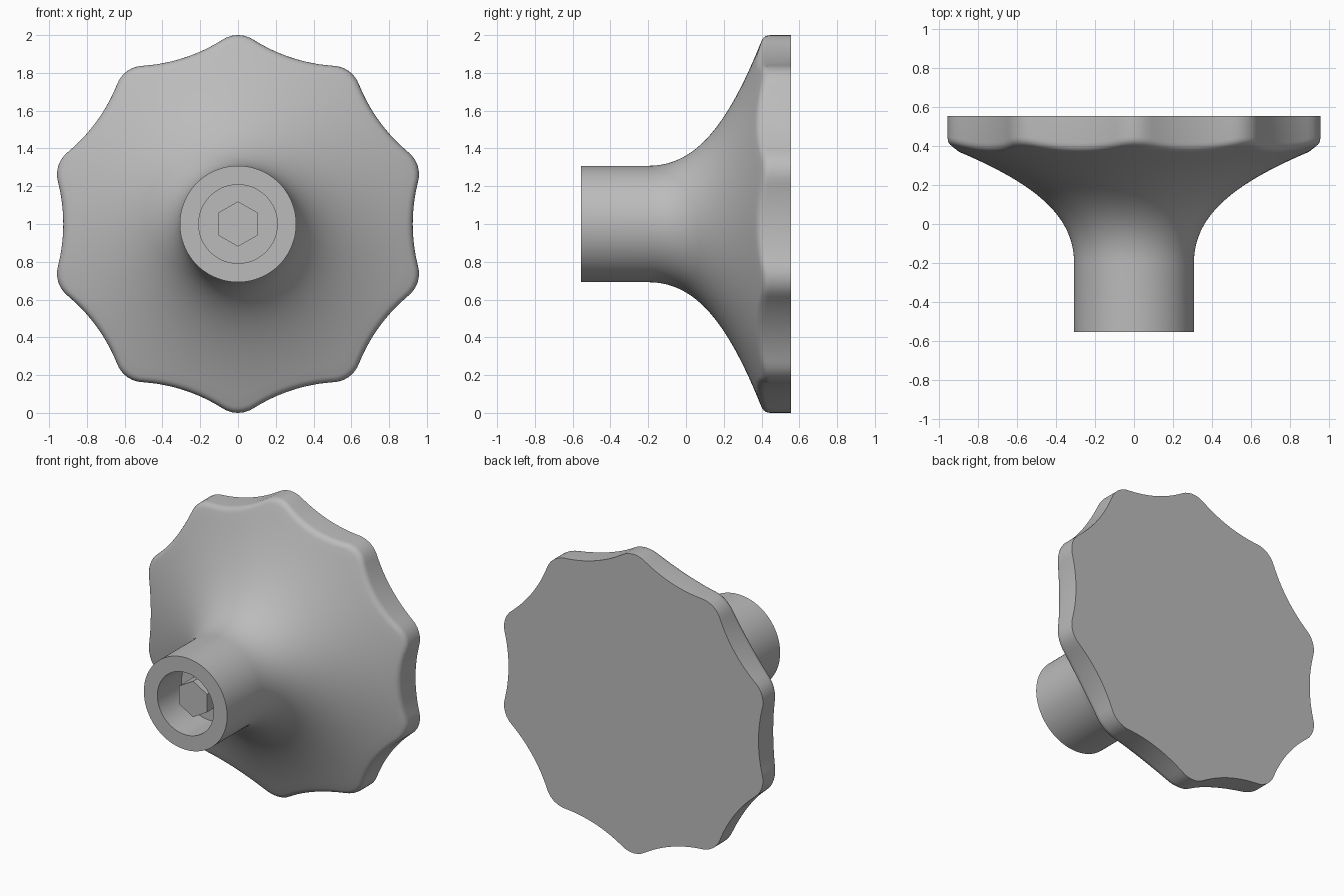
import bpy, bmesh, math
from mathutils import Vector

cube = bpy.data.objects.get("Cube")
if cube:
    bpy.data.objects.remove(cube, do_unlink=True)

grey = bpy.data.materials.new("plain_grey")
grey.use_nodes = True
GREY = (0.5, 0.5, 0.5, 1)
grey.diffuse_color = GREY
grey.node_tree.nodes["Principled BSDF"].inputs["Base Color"].default_value = GREY

LOBES, STEPS = 10, 20
FRONT, BACK, FLOOR, PEG_TIP = -0.555, 0.555, -0.30, -0.475
STEM_R, HOLE_R, FILLET = 0.308, 0.208, 0.035


def outline(a):
    """Rim radius: convex lobe arcs joined to shallow concave arcs."""
    half = math.pi / LOBES
    f = abs((a + half) % (2 * half) - half)
    if f < math.radians(4.7):
        return 0.85 * math.cos(f) + math.sqrt(0.15 ** 2 - (0.85 * math.sin(f)) ** 2)
    g, d = half - f, 1.825
    return d * math.cos(g) - math.sqrt(0.9 ** 2 - (d * math.sin(g)) ** 2)


def flare(t):
    """Trumpet curve from stem to rim, as (radius, y)."""
    pts = [Vector(p) for p in ((STEM_R, -0.2), (STEM_R, 0.05), (0.52, 0.22), (0.97, 0.40))]
    return sum((c * (1 - t) ** (3 - i) * t ** i * p
                for i, (c, p) in enumerate(zip((1, 3, 3, 1), pts))), Vector((0, 0)))


def section(a):
    """Radial section at one angle, from socket floor to back edge."""
    rim = outline(a)
    lo, hi = 0, 1
    for _ in range(25):
        mid = (lo + hi) / 2
        lo, hi = (mid, hi) if flare(mid).x < rim - FILLET else (lo, mid)
    pts = [(HOLE_R, FLOOR), (HOLE_R, FRONT), (STEM_R, FRONT)]
    pts += [flare(lo * i / 24) for i in range(25)]
    # Rounded front edge of the rim
    start = flare(lo)
    corner = Vector((rim, start.y + 0.4 * FILLET))
    end = Vector((rim, corner.y + FILLET))
    for i in range(1, 6):
        t = i / 5
        pts.append(start * (1 - t) ** 2 + corner * 2 * t * (1 - t) + end * t * t)
    return pts + [(rim, BACK)]


def make(name, sections):
    """Skin radial sections around the y axis and cap both ends."""
    bm = bmesh.new()
    n = len(sections)
    cols = []
    for k, sec in enumerate(sections):
        a = 2 * math.pi * k / n
        cols.append([bm.verts.new((r * math.sin(a), y, 1 + r * math.cos(a))) for r, y in sec])
    for k in range(n):
        p, q = cols[k], cols[(k + 1) % n]
        for i in range(len(p) - 1):
            bm.faces.new((p[i], p[i + 1], q[i + 1], q[i]))
    bm.faces.new([c[0] for c in cols])
    bm.faces.new([c[-1] for c in cols])
    bmesh.ops.recalc_face_normals(bm, faces=bm.faces)
    mesh = bpy.data.meshes.new(name)
    bm.to_mesh(mesh)
    bm.free()
    mesh.materials.append(grey)
    obj = bpy.data.objects.new(name, mesh)
    bpy.context.collection.objects.link(obj)
    return obj


# Lobed knob with its hollow stem
count = LOBES * STEPS
knob = make("knob_body", [section(2 * math.pi * k / count) for k in range(count)])
bpy.ops.object.select_all(action="DESELECT")
bpy.context.view_layer.objects.active = knob
knob.select_set(True)
bpy.ops.object.shade_smooth_by_angle(angle=math.radians(35))

# Hexagonal peg inside the stem
make("hex_peg", [[(0.12, FLOOR), (0.12, PEG_TIP)]] * 6)
